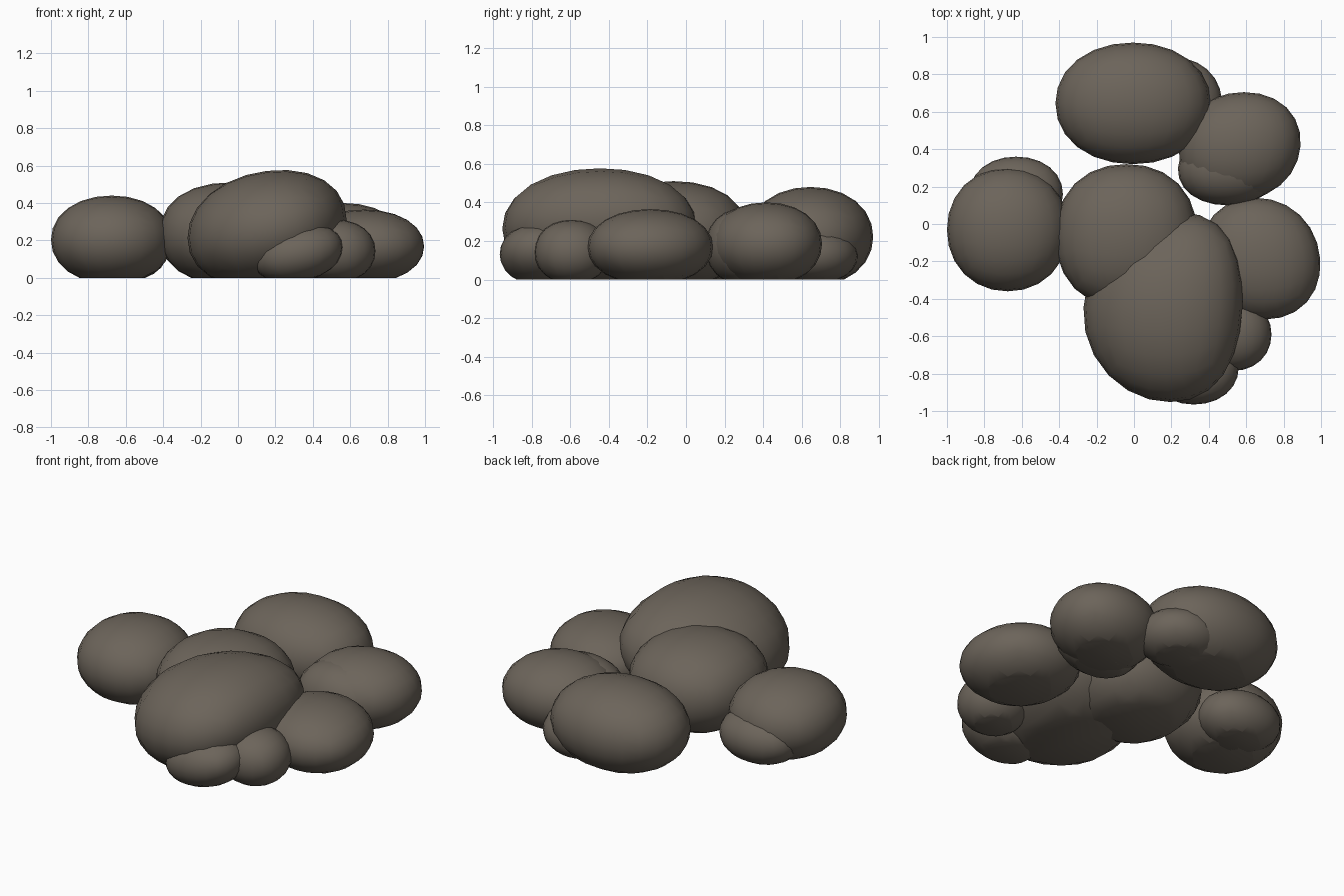
import bpy, bmesh, math
from mathutils import Vector

cube = bpy.data.objects.get("Cube")
if cube:
    bpy.data.objects.remove(cube, do_unlink=True)

# Single warm grey stone colour
STONE = (0.15, 0.128, 0.103, 1.0)
stone = bpy.data.materials.new("warm grey stone")
stone.use_nodes = True
stone.diffuse_color = STONE
bsdf = stone.node_tree.nodes["Principled BSDF"]
bsdf.inputs["Base Color"].default_value = STONE
bsdf.inputs["Roughness"].default_value = 0.9


def boulder(name, centre, radii, height, tilt=0.0, skew=0.0, bend=0.0, power=2.1):
    """Rounded stone with a flat base; tilt lifts the +x side,
    skew leans the plan and bend curves its ends towards +x."""
    bm = bmesh.new()
    bmesh.ops.create_cube(bm, size=2)
    bmesh.ops.subdivide_edges(bm, edges=bm.edges[:], cuts=5, use_grid_fill=True)
    middle = height * 0.462
    for v in bm.verts:
        # Even out the grid, then round it into a slightly boxy ellipsoid
        d = Vector([math.tan(c * math.pi / 4) for c in v.co])
        d /= sum(abs(c) ** power for c in d) ** (1 / power)
        x, y = d.x * radii[0], d.y * radii[1]
        v.co = (centre[0] + x + skew * y + bend * y * y,
                centre[1] + y,
                middle + d.z * (height - middle) + tilt * x)
    # Cut flat where it rests on the ground
    bmesh.ops.bisect_plane(bm, geom=bm.verts[:] + bm.edges[:] + bm.faces[:],
                           plane_co=(0, 0, 0), plane_no=(0, 0, 1), clear_inner=True)
    rim = [e for e in bm.edges if e.is_boundary]
    bmesh.ops.holes_fill(bm, edges=rim, sides=0)
    bmesh.ops.recalc_face_normals(bm, faces=bm.faces[:])
    mesh = bpy.data.meshes.new(name)
    bm.to_mesh(mesh)
    bm.free()
    mesh.materials.append(stone)
    obj = bpy.data.objects.new(name, mesh)
    bpy.context.collection.objects.link(obj)
    bpy.context.view_layer.objects.active = obj
    bpy.ops.object.select_all(action="DESELECT")
    obj.select_set(True)
    bpy.ops.object.shade_smooth_by_angle(angle=math.radians(50))


# Main boulders
boulder("large_front_boulder", (0.155, -0.445), (0.425, 0.507), 0.572,
        tilt=0.12, skew=0.05, bend=0.25)
boulder("centre_boulder", (-0.04, -0.065), (0.38, 0.385), 0.51, power=2.2)
boulder("right_boulder", (-0.675, -0.03), (0.325, 0.33), 0.44)
boulder("left_boulder", (0.675, -0.185), (0.32, 0.325), 0.365, skew=-0.08)
boulder("back_boulder", (-0.005, 0.645), (0.415, 0.325), 0.48)
boulder("back_left_boulder", (0.565, 0.415), (0.325, 0.29), 0.4, skew=0.08)

# Small stones tucked against them
boulder("right_small_stone", (-0.63, 0.16), (0.25, 0.2), 0.29)
boulder("back_small_stone", (0.24, 0.67), (0.23, 0.22), 0.27, skew=-0.1)
boulder("back_left_low_stone", (0.51, 0.3), (0.275, 0.2), 0.37, skew=0.05)
boulder("front_small_stone", (0.32, -0.765), (0.24, 0.2), 0.285, tilt=0.13)
boulder("front_left_small_stone", (0.53, -0.59), (0.205, 0.195), 0.31)
